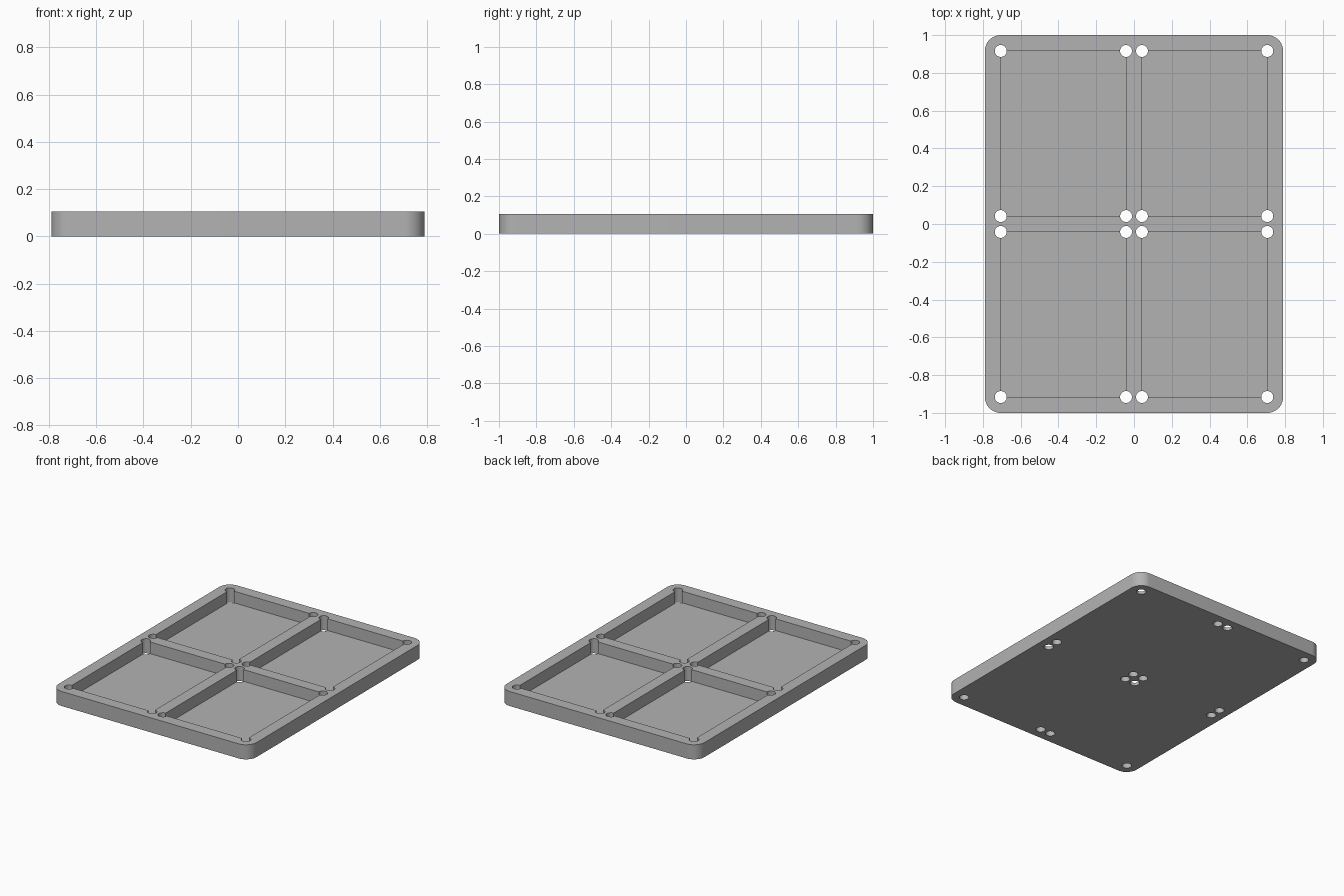
import bpy, bmesh, math
from mathutils import Matrix

if "Cube" in bpy.data.objects:
    bpy.data.objects.remove(bpy.data.objects["Cube"], do_unlink=True)

HALF_X, HALF_Y, HEIGHT = 0.7895, 1.0, 0.105
WALL, FLOOR = 0.084, 0.021
HOLE_R = 0.0316
XS = (WALL / 2, HALF_X - WALL)      # pocket edges on one side
YS = (WALL / 2, HALF_Y - WALL)
SIGNS = [(sx, sy) for sx in (-1, 1) for sy in (-1, 1)]

grey = bpy.data.materials.new("plain_grey")
grey.use_nodes = True
colour = (0.45, 0.45, 0.45, 1)
grey.diffuse_color = colour
grey.node_tree.nodes["Principled BSDF"].inputs["Base Color"].default_value = colour


def make_object(name, bm):
    bmesh.ops.recalc_face_normals(bm, faces=bm.faces)
    mesh = bpy.data.meshes.new(name)
    bm.to_mesh(mesh)
    bm.free()
    obj = bpy.data.objects.new(name, mesh)
    bpy.context.collection.objects.link(obj)
    mesh.materials.append(grey)
    return obj


def add_box(bm, x, y, z):
    size = [b - a for a, b in (x, y, z)]
    mid = [(a + b) / 2 for a, b in (x, y, z)]
    matrix = Matrix.Translation(mid) @ Matrix.Diagonal((*size, 1))
    return bmesh.ops.create_cube(bm, size=1, matrix=matrix)["verts"]


# Tray slab with rounded upright corners
bm = bmesh.new()
add_box(bm, (-HALF_X, HALF_X), (-HALF_Y, HALF_Y), (0, HEIGHT))
upright = [e for e in bm.edges if abs(e.verts[0].co.z - e.verts[1].co.z) > HEIGHT / 2]
bmesh.ops.bevel(bm, geom=upright, offset=WALL, segments=12, profile=0.5, affect="EDGES")
tray = make_object("tray", bm)

# Four rectangular pockets
bm = bmesh.new()
for sx, sy in SIGNS:
    add_box(bm, sorted(sx * x for x in XS), sorted(sy * y for y in YS), (FLOOR, HEIGHT * 2))
pockets = make_object("pocket_cutter", bm)

# Round through holes at every pocket corner
bm = bmesh.new()
for sx, sy in SIGNS:
    for x in XS:
        for y in YS:
            bmesh.ops.create_cone(bm, cap_ends=True, segments=32, radius1=HOLE_R, radius2=HOLE_R,
                                  depth=HEIGHT * 4, matrix=Matrix.Translation((sx * x, sy * y, 0)))
holes = make_object("hole_cutter", bm)

# Cut the tray and remove the cutters
bpy.ops.object.select_all(action="DESELECT")
tray.select_set(True)
bpy.context.view_layer.objects.active = tray
for cutter in (pockets, holes):
    cutter.hide_render = True
    mod = tray.modifiers.new(cutter.name, "BOOLEAN")
    mod.operation, mod.solver, mod.object = "DIFFERENCE", "EXACT", cutter
    bpy.ops.object.modifier_apply(modifier=mod.name)
    bpy.data.objects.remove(cutter, do_unlink=True)

bpy.ops.object.shade_smooth_by_angle(angle=math.radians(30))
